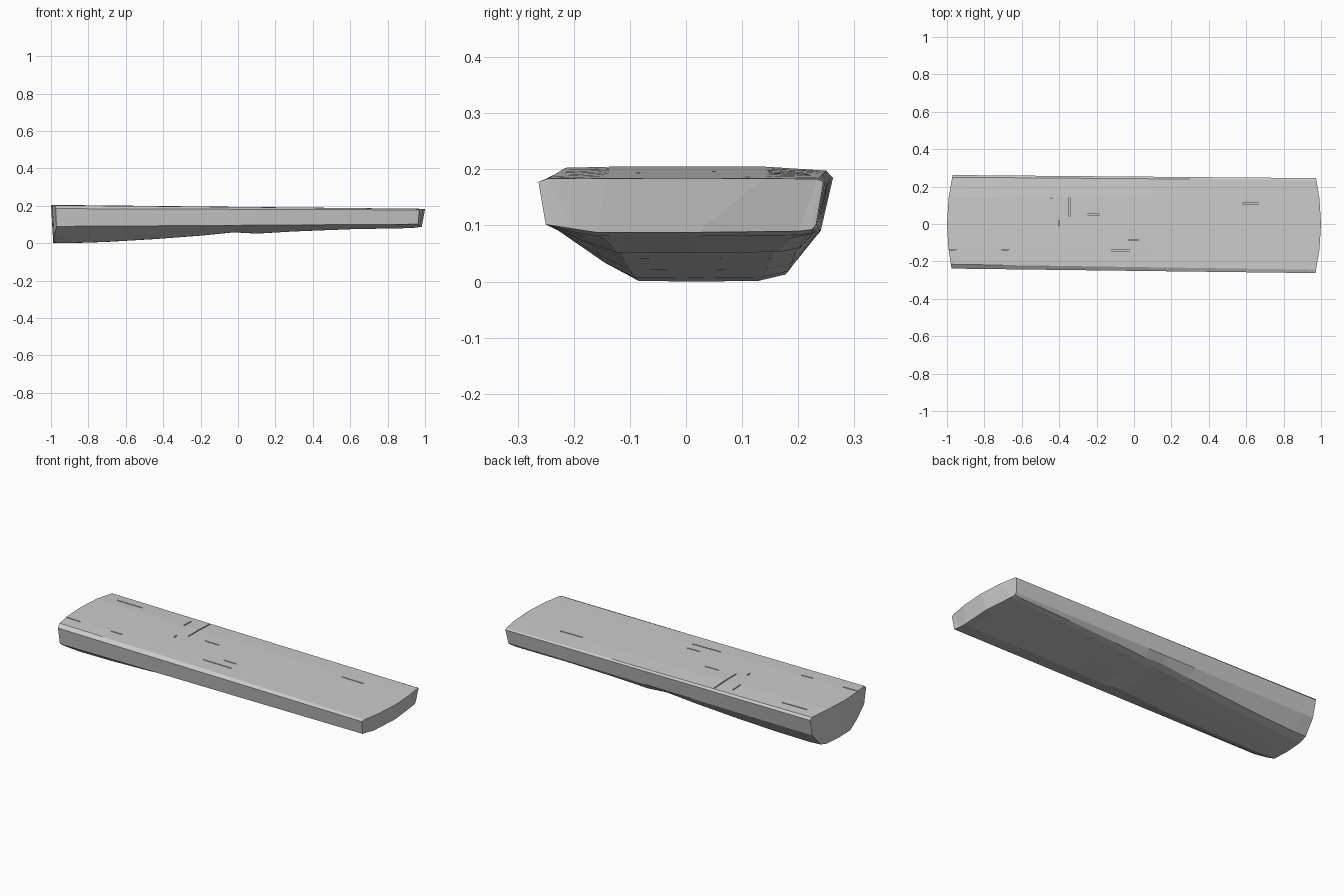
import bpy, bmesh

if "Cube" in bpy.data.objects:
    bpy.data.objects.remove(bpy.data.objects["Cube"])

# Cross-sections (y, z) of the deep left end and the shallow right end
LEFT = [(0.0, .205), (-.13, .205), (-.215, .203), (-.238, .185), (-.225, .09), (-.14, .036),
        (-.08, .003), (.02, .002), (.125, .003), (.175, .015), (.24, .09), (.262, .185), (.25, .198), (.14, .205)]
RIGHT = [(0.0, .184), (-.14, .184), (-.245, .184), (-.263, .178), (-.25, .102), (-.2, .094),
         (-.16, .088), (.02, .088), (.2, .09), (.225, .093), (.232, .102), (.245, .178), (.235, .183), (.14, .184)]
# Stations along the length: (x, change in underside height)
STATIONS = [(-1, 0), (-.9, -.006), (-.7, -.008), (-.45, -.004), (-.2, .004), (-.02, .014),
            (.1, .002), (.3, .005), (.6, .004), (.93, -.004), (1, 0)]


def section(x, dz):
    t = (x + 1) / 2
    pts = []
    for (y0, z0), (y1, z1) in zip(LEFT, RIGHT):
        y, z = y0 + (y1 - y0) * t, z0 + (z1 - z0) * t
        if z < .09 or (5 <= len(pts) <= 9):
            z += dz
        px = x
        # Bowed and sloping end faces
        if abs(x) == 1:
            inset = .028 * (abs(y) / .25) ** 2
            inset += (.2 - z) * (.06 if x < 0 else .15) if z < .17 else 0
            px = x * (1 - min(inset, .036))
        pts.append((px, y, max(z, 0)))
    return pts


# Lofted body
bm = bmesh.new()
rings = [[bm.verts.new(p) for p in section(*s)] for s in STATIONS]
n = len(LEFT)
for a, b in zip(rings, rings[1:]):
    for i in range(n):
        bm.faces.new((a[i], a[(i + 1) % n], b[(i + 1) % n], b[i]))
caps = [bm.faces.new(rings[0]), bm.faces.new(rings[-1])]
bmesh.ops.triangulate(bm, faces=caps)
bmesh.ops.recalc_face_normals(bm, faces=bm.faces)
low = min(v.co.z for v in bm.verts)
bmesh.ops.translate(bm, verts=bm.verts, vec=(0, 0, -low))
mesh = bpy.data.meshes.new("body")
bm.to_mesh(mesh)
bm.free()
body = bpy.data.objects.new("body", mesh)
bpy.context.collection.objects.link(body)

# Hairline panel seams in the top face: (x, y, length x, length y)
SEAMS = [(-.82, .19, .16, .006), (-.95, -.14, .1, .006), (-.67, -.14, .07, .006),
         (-.44, .17, .006, .07), (-.345, .14, .006, .2), (-.4, .005, .006, .03),
         (-.2, .05, .09, .006), (.01, -.085, .08, .006), (-.03, -.142, .18, .006),
         (.65, .11, .14, .006)]
bm = bmesh.new()
for x, y, lx, ly in SEAMS:
    made = bmesh.ops.create_cube(bm, size=1)["verts"]
    bmesh.ops.scale(bm, verts=made, vec=(lx, ly, .05))
    bmesh.ops.translate(bm, verts=made, vec=(x, y, .2045 - .0105 * (x + 1) + .017))
mesh = bpy.data.meshes.new("seam_cutter")
bm.to_mesh(mesh)
bm.free()
cutter = bpy.data.objects.new("seam_cutter", mesh)
bpy.context.collection.objects.link(cutter)
cutter.hide_render = True
cutter.display_type = 'WIRE'
cutter.hide_set(True)
mod = body.modifiers.new("seams", 'BOOLEAN')
mod.operation = 'DIFFERENCE'
mod.object = cutter
mod.solver = 'EXACT'
